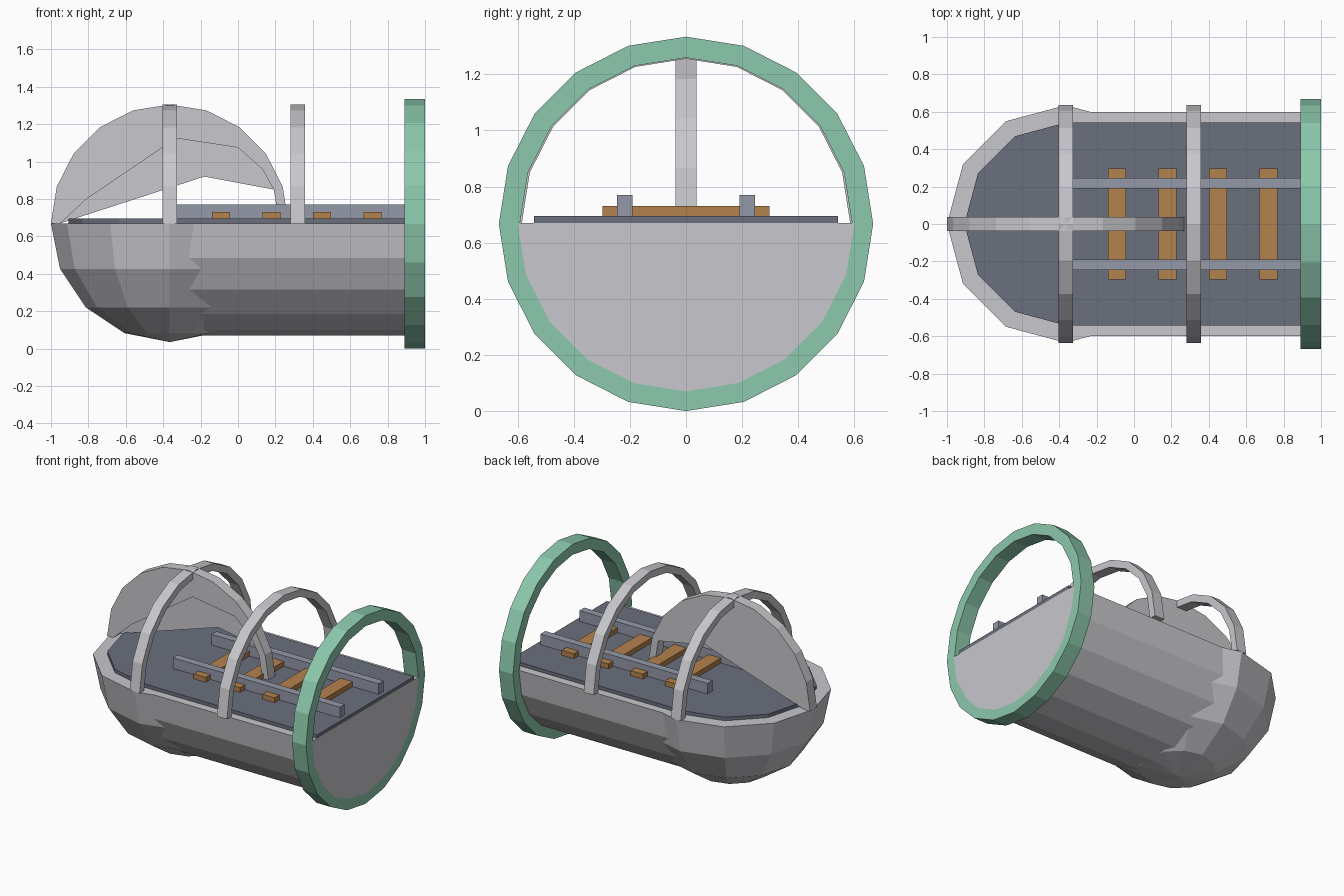
import bpy, bmesh, math
from mathutils import Vector

if "Cube" in bpy.data.objects:
    bpy.data.objects.remove(bpy.data.objects["Cube"])

def material(name, rgb):
    m = bpy.data.materials.new(name)
    m.diffuse_color = (*rgb, 1)
    m.use_nodes = True
    m.node_tree.nodes["Principled BSDF"].inputs["Base Color"].default_value = m.diffuse_color
    return m

GREY = material("light grey", (0.58, 0.58, 0.61))
DECK = material("dark slate", (0.147, 0.162, 0.205))
STEEL = material("steel blue", (0.296, 0.319, 0.392))
WOOD = material("wood", (0.456, 0.223, 0.076))
GREEN = material("green", (0.262, 0.578, 0.413))

CX, CZ, R, R_IN = -0.365, 0.67, 0.635, 0.585

def finish(name, bm, mat, fix=True):
    if fix:
        bmesh.ops.recalc_face_normals(bm, faces=bm.faces)
    me = bpy.data.meshes.new(name)
    bm.to_mesh(me)
    bm.free()
    me.materials.append(mat)
    ob = bpy.data.objects.new(name, me)
    bpy.context.collection.objects.link(ob)
    return ob

def prism(name, pts, axis, lo, hi, mat):
    """Extrude a convex outline of (u, z) along x, or of (x, y) along z."""
    bm = bmesh.new()
    at = (lambda p, d: (d, p[0], p[1])) if axis == "x" else (lambda p, d: (p[0], p[1], d))
    a = [bm.verts.new(at(p, lo)) for p in pts]
    b = [bm.verts.new(at(p, hi)) for p in pts]
    bm.faces.new(a)
    bm.faces.new(b)
    n = len(pts)
    for i in range(n):
        j = (i + 1) % n
        bm.faces.new((a[i], a[j], b[j], b[i]))
    return finish(name, bm, mat)

def ring(name, r0, r1, cu, cz, axis, lo, hi, steps, mat):
    """Square-section ring in 18 degree steps: 20 steps is closed, 10 is an arch."""
    bm = bmesh.new()
    full = steps == 20
    rows = []
    for i in range(steps if full else steps + 1):
        t = math.radians(18 * i)
        row = []
        for r, d in ((r0, lo), (r1, lo), (r1, hi), (r0, hi)):
            u, z = cu + r * math.cos(t), cz + r * math.sin(t)
            row.append(bm.verts.new((d, u, z) if axis == "x" else (u, d, z)))
        rows.append(row)
    for i in range(steps):
        a, b = rows[i], rows[(i + 1) % len(rows)]
        for k in range(4):
            m = (k + 1) % 4
            bm.faces.new((a[k], a[m], b[m], b[k]))
    if not full:
        bm.faces.new(rows[0])
        bm.faces.new(rows[-1])
    return finish(name, bm, mat)

def box(name, x0, x1, y0, y1, z0, z1, mat):
    return prism(name, [(x0, y0), (x1, y0), (x1, y1), (x0, y1)], "z", z0, z1, mat)

# Half-cylinder hull
hull = [(0.6 * math.cos(math.radians(18 * i)), CZ - 0.6 * math.sin(math.radians(18 * i)))
        for i in range(11)]
prism("hull", hull, "x", CX, 1.0, GREY)

# Rounded bow: lower half of a 12 by 8 sphere, capped flat
bm = bmesh.new()
bmesh.ops.create_uvsphere(bm, u_segments=12, v_segments=8, radius=R)
bmesh.ops.delete(bm, geom=[v for v in bm.verts if v.co.z > 0.01], context="VERTS")
bmesh.ops.holes_fill(bm, edges=[e for e in bm.edges if e.is_boundary], sides=0)
bmesh.ops.translate(bm, verts=bm.verts, vec=Vector((CX, 0, CZ)))
finish("bow", bm, GREY)

# Deck with rounded front
deck = [(1.0, -0.542), (1.0, 0.542)]
for i in range(7):
    t = math.radians(90 + 30 * i)
    deck.append((CX + 0.542 * math.cos(t), 0.542 * math.sin(t)))
prism("deck", deck, "z", CZ, 0.695, DECK)

# Rails and sleepers
for side in (-1, 1):
    ys = sorted((side * 0.19, side * 0.245))
    box("rail", -0.34, 0.97, ys[0], ys[1], 0.69, 0.77, STEEL)
for i in range(4):
    x = -0.092 + 0.27 * i
    box("sleeper", x - 0.048, x + 0.048, -0.298, 0.298, 0.69, 0.73, WOOD)

# Arched ribs and the end ring
ring("front_rib", R_IN, R, 0, CZ, "x", -0.403, -0.327, 10, GREY)
ring("middle_rib", R_IN, R, 0, CZ, "x", 0.28, 0.358, 10, GREY)
ring("lengthwise_rib", R_IN, R, CX, CZ, "y", -0.038, 0.038, 10, GREY)
ring("end_ring", 0.592, 0.667, 0, 0.667, "x", 0.89, 1.0, 20, GREEN)

# Web panels filling the lengthwise rib, one on each side
arc = [(CX + R_IN * math.cos(math.radians(18 * i)), CZ + R_IN * math.sin(math.radians(18 * i)))
       for i in range(1, 11)]
near = [(-0.81, 0.80), (-0.33, 1.125), (0.0, 1.075), (0.13, 0.96)]
far = [(-0.18, 0.92)]
for name, y, lower in (("near_web", -0.038, near), ("far_web", 0.038, far)):
    bm = bmesh.new()
    face = bm.faces.new([bm.verts.new((x, y, z)) for x, z in arc + lower])
    face.normal_update()
    if face.normal.y * y < 0:
        face.normal_flip()
    bmesh.ops.triangulate(bm, faces=[face], ngon_method="EAR_CLIP")
    finish(name, bm, GREY, fix=False)
